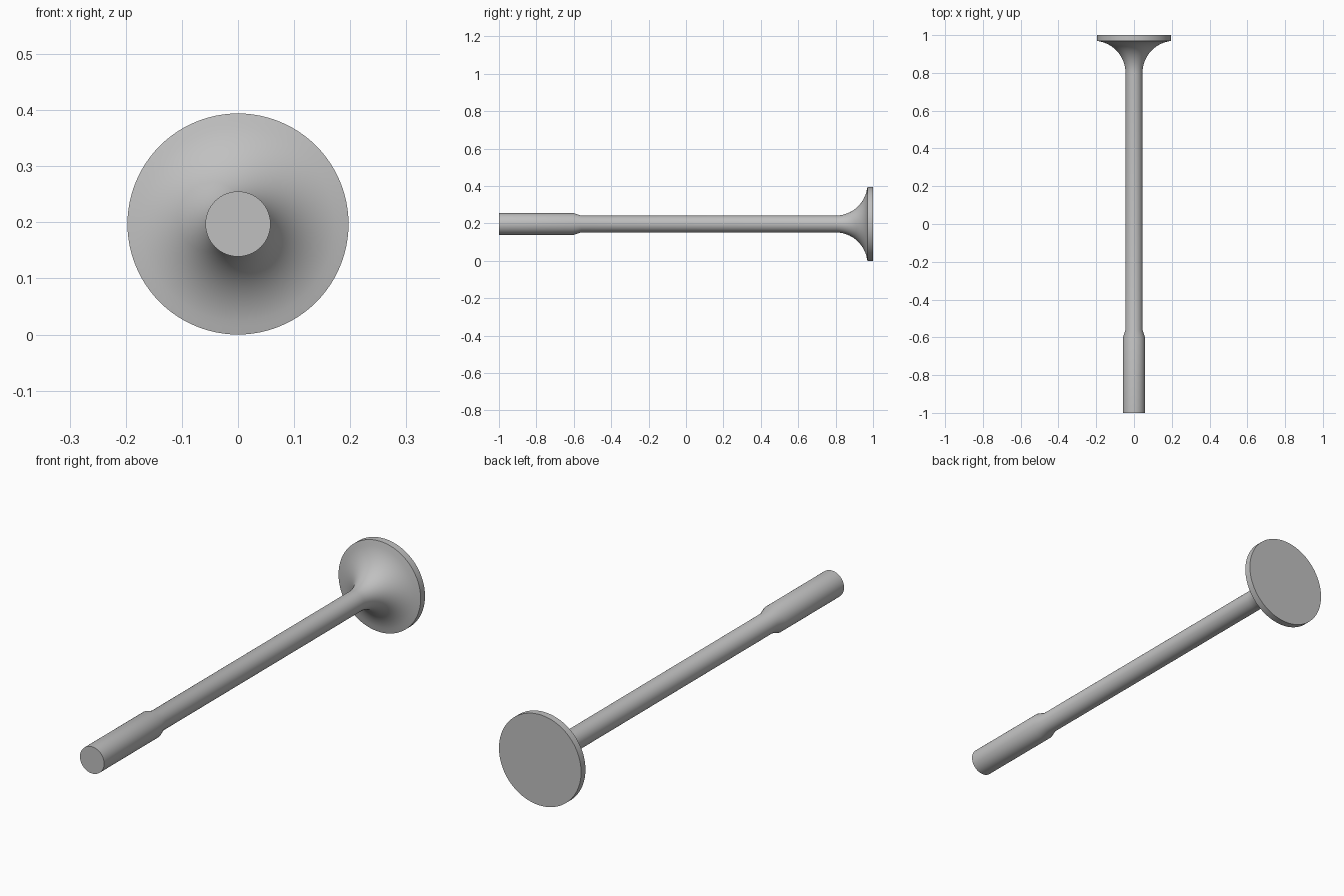
import bpy, bmesh, math
from mathutils import Matrix, Vector

cube = bpy.data.objects.get("Cube")
if cube:
    bpy.data.objects.remove(cube, do_unlink=True)

STEM_R, TIP_R, HEAD_R = 0.045, 0.058, 0.197
FILLET_R, FILLET_START, RIM_Y = 0.17, 0.80, 0.97
SIDES = 96

# Plain grey metal
steel = bpy.data.materials.new("grey steel")
steel.use_nodes = True
steel.diffuse_color = (0.53, 0.53, 0.53, 1)
steel.node_tree.nodes["Principled BSDF"].inputs["Base Color"].default_value = steel.diffuse_color

# Half profile as (y, radius): tip, shoulder, stem, concave flare, rim
profile = [(-1, 0), (-1, TIP_R), (-0.6, TIP_R), (-0.56, STEM_R)]
end_angle = math.acos(1 - (HEAD_R - STEM_R) / FILLET_R)
steps = 20
for i in range(steps + 1):
    a = end_angle * i / steps
    profile.append((FILLET_START + FILLET_R * math.sin(a),
                    STEM_R + FILLET_R * (1 - math.cos(a))))
profile[-1] = (RIM_Y, HEAD_R)
profile += [(1, HEAD_R), (1, 0)]

# Revolve the profile around the lengthwise axis
bm = bmesh.new()
verts = [bm.verts.new((r, y, 0)) for y, r in profile]
edges = [bm.edges.new(pair) for pair in zip(verts, verts[1:])]
bmesh.ops.spin(bm, geom=verts + edges, cent=(0, 0, 0), axis=(0, 1, 0),
               angle=2 * math.pi, steps=SIDES, use_duplicate=False)
bmesh.ops.remove_doubles(bm, verts=bm.verts, dist=1e-5)
bmesh.ops.recalc_face_normals(bm, faces=bm.faces)
bmesh.ops.transform(bm, matrix=Matrix.Translation(Vector((0, 0, HEAD_R))), verts=bm.verts)

mesh = bpy.data.meshes.new("valve")
bm.to_mesh(mesh)
bm.free()
mesh.materials.append(steel)
valve = bpy.data.objects.new("valve", mesh)
bpy.context.collection.objects.link(valve)

# Smooth round surfaces, crisp end caps and rim
bpy.ops.object.select_all(action='DESELECT')
valve.select_set(True)
bpy.context.view_layer.objects.active = valve
bpy.ops.object.shade_smooth_by_angle(angle=math.radians(30))
